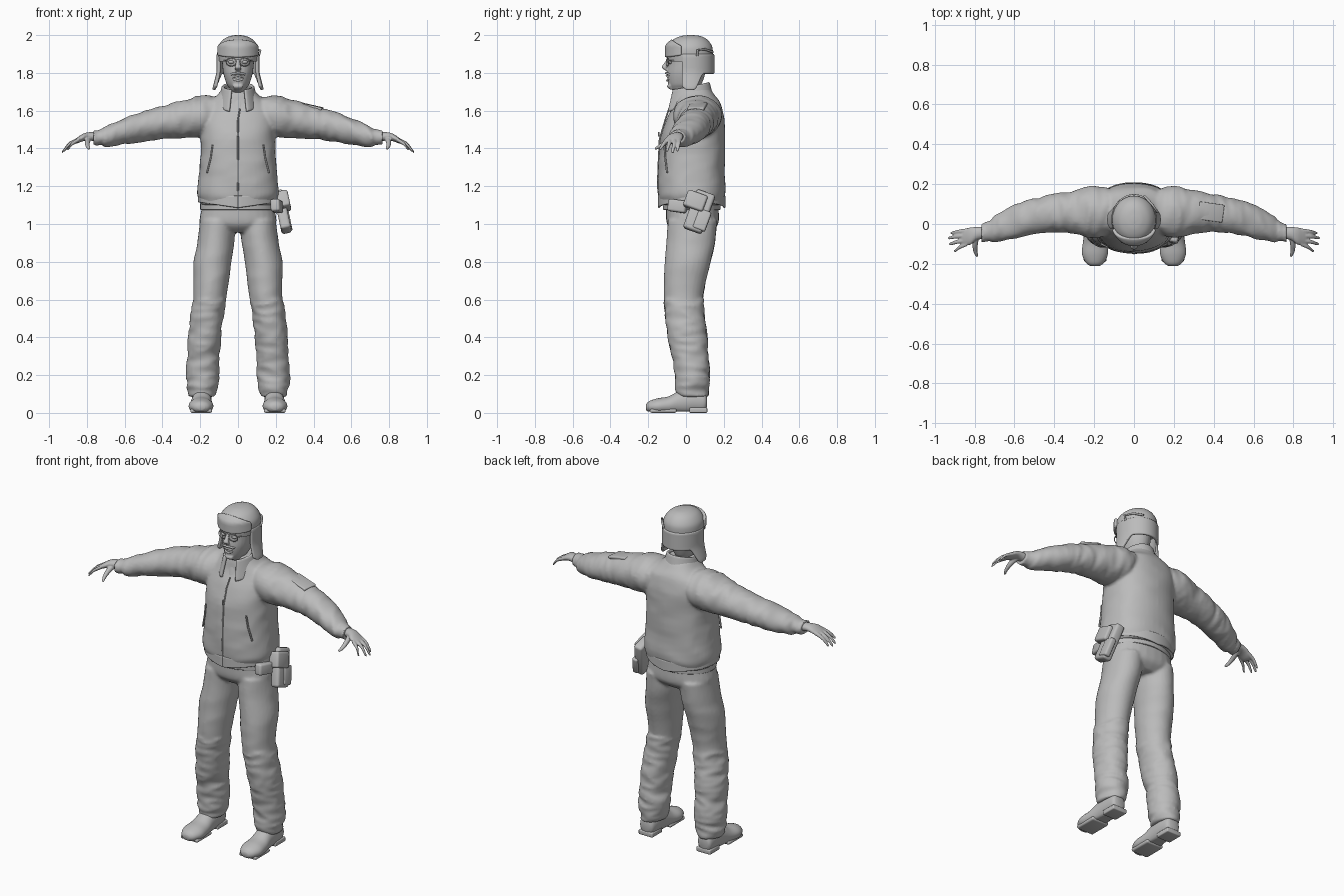
import bpy, bmesh, math
from mathutils import Vector, noise

cube = bpy.data.objects.get("Cube")
if cube:
    bpy.data.objects.remove(cube)

GREY = bpy.data.materials.new("plain grey")
GREY.use_nodes = True
GREY.diffuse_color = (0.5, 0.5, 0.5, 1)
GREY.node_tree.nodes["Principled BSDF"].inputs["Base Color"].default_value = (0.5, 0.5, 0.5, 1)

AXES = {"x": ((0, 1, 0), (0, 0, 1)), "y": ((1, 0, 0), (0, 0, 1)), "z": ((1, 0, 0), (0, 1, 0))}


def finish(name, bm, angle=50):
    bmesh.ops.recalc_face_normals(bm, faces=bm.faces)
    me = bpy.data.meshes.new(name)
    bm.to_mesh(me)
    bm.free()
    me.materials.append(GREY)
    ob = bpy.data.objects.new(name, me)
    bpy.context.collection.objects.link(ob)
    bpy.context.view_layer.objects.active = ob
    for o in bpy.context.selected_objects:
        o.select_set(False)
    ob.select_set(True)
    bpy.ops.object.shade_smooth_by_angle(angle=math.radians(angle))
    return ob


def spline(p, t):
    """Smooth curve through control rows p, t from 0 to 1."""
    s = t * (len(p) - 1)
    i = min(int(s), len(p) - 2)
    f = s - i
    q = [p[max(0, min(len(p) - 1, i + k))] for k in (-1, 0, 1, 2)]
    return [0.5 * (2 * b + (c - a) * f + (2 * a - 5 * b + 4 * c - d) * f * f
            + (3 * b - a - 3 * c + d) * f ** 3) for a, b, c, d in zip(*q)]


def loft(bm, rows, axis="z", steps=30, seg=28, power=2, fold=0, freq=(9, 9, 22), side=1, floor=None):
    """Skin of rounded rings; each row is centre x, y, z and two radii."""
    u, v = (Vector(a) for a in AXES[axis])
    rings = []
    for k in range(steps + 1):
        x, y, z, a, b = spline(rows, k / steps)
        ring = []
        for j in range(seg):
            t = math.tau * j / seg
            c, s = math.cos(t), math.sin(t)
            d = u * a * math.copysign(abs(c) ** (2 / power), c) + v * b * math.copysign(abs(s) ** (2 / power), s)
            p = Vector((x, y, z)) + d
            p.x *= side
            if fold:
                n = noise.noise(Vector([p[i] * freq[i] for i in range(3)]))
                d.x *= side
                p += d.normalized() * fold * (1 - 2 * abs(n))
            if floor is not None:
                p.z = max(p.z, floor)
            ring.append(bm.verts.new(p))
        rings.append(ring)
    for r, q in zip(rings, rings[1:]):
        for j in range(seg):
            bm.faces.new((r[j], r[(j + 1) % seg], q[(j + 1) % seg], q[j]))
    bm.faces.new(rings[0])
    bm.faces.new(rings[-1])


def fuse(ob, voxel=0.009, smooth=3):
    m = ob.modifiers.new("fuse", "REMESH")
    m.mode, m.voxel_size, m.use_smooth_shade = "VOXEL", voxel, True
    m = ob.modifiers.new("soften", "SMOOTH")
    m.factor, m.iterations = 0.5, smooth


def shell(name, centre, a0, a1, low, high, radius, thick, seg=32, rows=8):
    """Curved cloth panel around a vertical axis; angle 0 faces front."""
    bm = bmesh.new()
    grid = []
    for i in range(seg + 1):
        t = a0 + (a1 - a0) * i / seg
        col = []
        for k in range(rows + 1):
            z = low(t) + (high(t) - low(t)) * k / rows
            rx, ry = radius(t, z)
            col.append(bm.verts.new((centre[0] + rx * math.sin(t), centre[1] - ry * math.cos(t), z)))
        grid.append(col)
    for p, q in zip(grid, grid[1:]):
        for k in range(rows):
            bm.faces.new((p[k], q[k], q[k + 1], p[k + 1]))
    ob = finish(name, bm)
    m = ob.modifiers.new("thickness", "SOLIDIFY")
    m.thickness, m.offset = thick, 0
    m = ob.modifiers.new("soft_edge", "BEVEL")
    m.width, m.segments = thick * 0.35, 2
    return ob


def box(name, loc, size, rot=(0, 0, 0), bevel=0.006):
    bm = bmesh.new()
    bmesh.ops.create_cube(bm, size=1)
    for v in bm.verts:
        v.co = Vector([c * s for c, s in zip(v.co, size)])
    if bevel:
        bmesh.ops.bevel(bm, geom=bm.edges[:], offset=bevel, segments=3, affect="EDGES", profile=0.5)
    ob = finish(name, bm)
    ob.location, ob.rotation_euler = loc, [math.radians(r) for r in rot]
    return ob


def tube(name, points, r):
    cu = bpy.data.curves.new(name, "CURVE")
    cu.dimensions, cu.bevel_depth, cu.bevel_resolution = "3D", r, 2
    s = cu.splines.new("POLY")
    s.points.add(len(points) - 1)
    for p, q in zip(s.points, points):
        p.co = (*q, 1)
    cu.materials.append(GREY)
    ob = bpy.data.objects.new(name, cu)
    bpy.context.collection.objects.link(ob)


def ball(name, loc, size):
    bm = bmesh.new()
    bmesh.ops.create_uvsphere(bm, u_segments=20, v_segments=12, radius=1)
    for v in bm.verts:
        v.co = Vector([c * s for c, s in zip(v.co, size)])
    finish(name, bm).location = loc


# Jacket: torso and both sleeves fused
bm = bmesh.new()
loft(bm, [(0, .03, 1.1, .195, .163), (0, .03, 1.125, .2, .168), (0, .03, 1.17, .213, .176), (0, .03, 1.3, .2, .174),
          (0, .035, 1.45, .195, .168), (0, .05, 1.55, .2, .15), (0, .06, 1.63, .17, .125),
          (0, .05, 1.68, .11, .1), (0, .04, 1.72, .075, .08)], power=2.3, fold=.005, freq=(6, 6, 9), seg=48)
ARM = [(.08, .065, 1.575, .1, .095), (.2, .06, 1.57, .128, .106), (.3, .06, 1.555, .105, .096),
       (.4, .055, 1.538, .092, .084), (.5, .04, 1.517, .085, .077), (.6, .012, 1.492, .081, .068),
       (.7, -.025, 1.462, .063, .051), (.72, -.032, 1.46, .048, .04), (.765, -.045, 1.457, .046, .038)]
for s in (1, -1):
    loft(bm, ARM, "x", steps=60, fold=.007, freq=(22, 8, 8), side=s)
fuse(finish("jacket", bm))

# Trousers: hips and both legs fused
bm = bmesh.new()
loft(bm, [(0, .03, 1.16, .175, .14), (0, .033, 1.08, .193, .14), (0, .035, 1, .2, .135), (0, .035, .955, .13, .09)], power=2.3)
LEG = [(.105, .035, 1.02, .095, .13), (.118, .025, .9, .096, .127), (.135, .01, .8, .098, .12),
       (.142, -.005, .7, .092, .11), (.15, -.012, .6, .085, .102), (.165, -.005, .5, .083, .1),
       (.176, .008, .4, .083, .1), (.183, .022, .3, .08, .092), (.187, .033, .2, .083, .088),
       (.19, .033, .13, .076, .085), (.19, .035, .085, .062, .078)]
for s in (1, -1):
    loft(bm, LEG[:6], steps=30, fold=.003, freq=(6, 6, 9), side=s)
    loft(bm, LEG[4:], steps=60, fold=.009, freq=(8, 8, 21), side=s)
fuse(finish("trousers", bm))

for s, word in ((1, "left"), (-1, "right")):
    # Shoes with heel
    bm = bmesh.new()
    loft(bm, [(.195, .11, .06, .03, .03), (.193, .095, .06, .045, .06), (.192, .04, .065, .052, .07), (.193, -.03, .055, .054, .065),
              (.195, -.09, .04, .061, .048), (.196, -.15, .035, .065, .042), (.196, -.195, .032, .045, .03),
              (.196, -.212, .03, .02, .014)], "y", side=s, floor=.008)
    finish(word + "_shoe", bm)
    box(word + "_heel", (s * .193, .065, .014), (.094, .095, .028))
    box(word + "_sole", (s * .195, -.12, .011), (.115, .14, .022), bevel=.01)
    # Hands: palm, four fingers and thumb
    bm = bmesh.new()
    loft(bm, [(.74, -.042, 1.46, .03, .025), (.79, -.048, 1.464, .033, .022), (.82, -.06, 1.458, .043, .02),
              (.85, -.066, 1.443, .042, .016), (.868, -.07, 1.434, .036, .011)], "x", side=s)
    for y0, x1, y1, z1 in ((-.034, .922, -.045, 1.385), (-.056, .934, -.07, 1.378), (-.08, .929, -.1, 1.383), (-.1, .905, -.135, 1.392)):
        loft(bm, [(.84, y0, 1.448, .012, .012), ((.85 + x1) / 2, (y0 + y1) / 2, 1.425, .0105, .0105),
                  (x1 - .008, y1, z1 + .008, .008, .008), (x1, y1, z1, .003, .003)], "x", steps=12, seg=12, side=s)
    loft(bm, [(.79, -.05, 1.455, .015, .016), (.797, -.1, 1.435, .014, .016), (.797, -.135, 1.415, .011, .012),
              (.79, -.158, 1.402, .008, .008), (.788, -.166, 1.399, .003, .003)], "y", steps=14, seg=12, side=s)
    fuse(finish(word + "_hand", bm), .004, 2)

# Head with neck, brow, nose and chin fused
bm = bmesh.new()
loft(bm, [(0, .03, 1.6, .06, .06), (0, .025, 1.68, .056, .062), (0, -.005, 1.715, .045, .075), (0, -.005, 1.74, .06, .088),
          (0, 0, 1.79, .076, .1), (0, .005, 1.84, .083, .1), (0, .01, 1.9, .085, .1), (0, .02, 1.95, .07, .085)])
loft(bm, [(0, -.09, 1.87, .01, .012), (0, -.108, 1.845, .012, .013), (0, -.115, 1.828, .019, .014), (0, -.1, 1.812, .013, .008)], steps=12)
loft(bm, [(0, -.083, 1.737, .03, .014), (0, -.088, 1.725, .026, .012), (0, -.075, 1.712, .02, .01)], steps=6)
for s in (1, -1):
    loft(bm, [(.012, -.093, 1.877, .008, .006), (.035, -.088, 1.88, .01, .007), (.062, -.07, 1.872, .008, .005)], "x", steps=8, seg=12, side=s)
fuse(finish("head", bm), .005, 3)
tube("upper_lip", [(.027 * math.sin(t), -.086 - .016 * math.cos(t), 1.776 + .008 * math.cos(t)) for t in (-1.5, -.8, 0, .8, 1.5)], .0055)
tube("lower_lip", [(.025 * math.sin(t), -.086 - .013 * math.cos(t), 1.775 - .016 * math.cos(t)) for t in (-1.5, -.8, 0, .8, 1.5)], .006)
tube("moustache", [(.037 * math.sin(t), -.08 - .026 * math.cos(t), 1.79 + .009 * math.cos(t)) for t in (-1.5, -.8, 0, .8, 1.5)], .006)
for s, word in ((1, "left"), (-1, "right")):
    ball(word + "_eye", (s * .034, -.083, 1.858), (.017, .014, .011))
    tube(word + "_eyeglass_rim", [(s * .036 + .027 * math.sin(t), -.105 + .2 * abs(s * .036 + .027 * math.sin(t)), 1.857 + .021 * math.cos(t))
         for t in [math.tau * i / 20 for i in range(21)]], .0025)
    tube(word + "_eyeglass_arm", [(s * .062, -.092, 1.865), (s * .088, -.03, 1.865)], .003)

# Fur cap: crown, ear and neck flap, folded brim
bm = bmesh.new()
loft(bm, [(0, .02, 1.86, .106, .118), (0, .02, 1.9, .11, .122), (0, .02, 1.94, .105, .118), (0, .022, 1.975, .08, .092),
          (0, .025, 1.994, .045, .055), (0, .025, 2, .012, .014)], seg=40)
finish("cap_crown", bm, 70)


def flap_low(t):
    d = abs(math.pi - t)  # distance from the back
    f = min(1, max(0, (d - .95) / .45))
    return 1.795 - .085 * f * f * (3 - 2 * f) + .1 * max(0, d - 1.75)


shell("cap_ear_flaps", (0, .022), 1.2, math.tau - 1.2, flap_low, lambda t: 1.9,
      lambda t, z: (.106 + .25 * max(0, 1.8 - z), .12), .016, seg=48)
shell("cap_brim", (0, .02), -1.2, 1.2, lambda t: 1.882 + .008 * t * t, lambda t: 1.972 - .02 * t * t,
      lambda t, z: (.11, .122 - 1.2 * max(0, z - 1.945)), .018)
tube("cap_strap", [(.11, .06, 1.89), (.118, .06, 1.92), (.09, .1, 1.925), (.05, .142, 1.91)], .006)

# Jacket trim: collar, shirt neck, hem, zip, pockets
shell("collar", (0, .035), .42, math.tau - .42, lambda t: 1.64 - .05 * max(0, math.cos(t)), lambda t: 1.73 - .02 * math.cos(t),
      lambda t, z: (.1 - .25 * (z - 1.64), .11 + .02 * max(0, math.cos(t)) - .25 * (z - 1.64)), .016)
shell("shirt_neck", (0, .02), -1.6, 1.6, lambda t: 1.58, lambda t: 1.665, lambda t, z: (.065, .1 - .35 * (z - 1.58)), .01)
shell("hem_band", (0, .03), 0, math.tau, lambda t: 1.085 + .03 * abs(math.sin(t)), lambda t: 1.15,
      lambda t, z: (.207, .173), .012, seg=64)
tube("zip", [(0, -.138, 1.1), (0, -.15, 1.2), (0, -.147, 1.3), (0, -.14, 1.45), (0, -.11, 1.55), (.01, -.09, 1.61)], .004)
box("zip_pull", (0, -.145, 1.475), (.01, .008, .025), bevel=.002)
for s, word in ((1, "left"), (-1, "right")):
    tube(word + "_pocket_welt", [(s * .135, -.115, 1.42), (s * .145, -.11, 1.35), (s * .165, -.1, 1.27)], .005)
box("sleeve_pocket", (.385, .06, 1.622), (.13, .09, .018), (0, 13, -8))

# Belt pouch with flap and front pocket
box("pouch", (.235, .07, 1.065), (.055, .105, .22), (-20, -12, 0), .015)
box("pouch_flap", (.24, .05, 1.12), (.066, .11, .09), (-20, -12, 0), .012)
box("pouch_front", (.26, .085, 1.02), (.035, .07, .11), (-20, -12, 0), .01)
box("pouch_side_pocket", (.205, -.045, 1.095), (.05, .1, .065), (-8, -5, -12), .012)
shell("belt", (0, .03), 0, math.tau, lambda t: 1.075, lambda t: 1.11, lambda t, z: (.195, .148), .01, seg=48)
